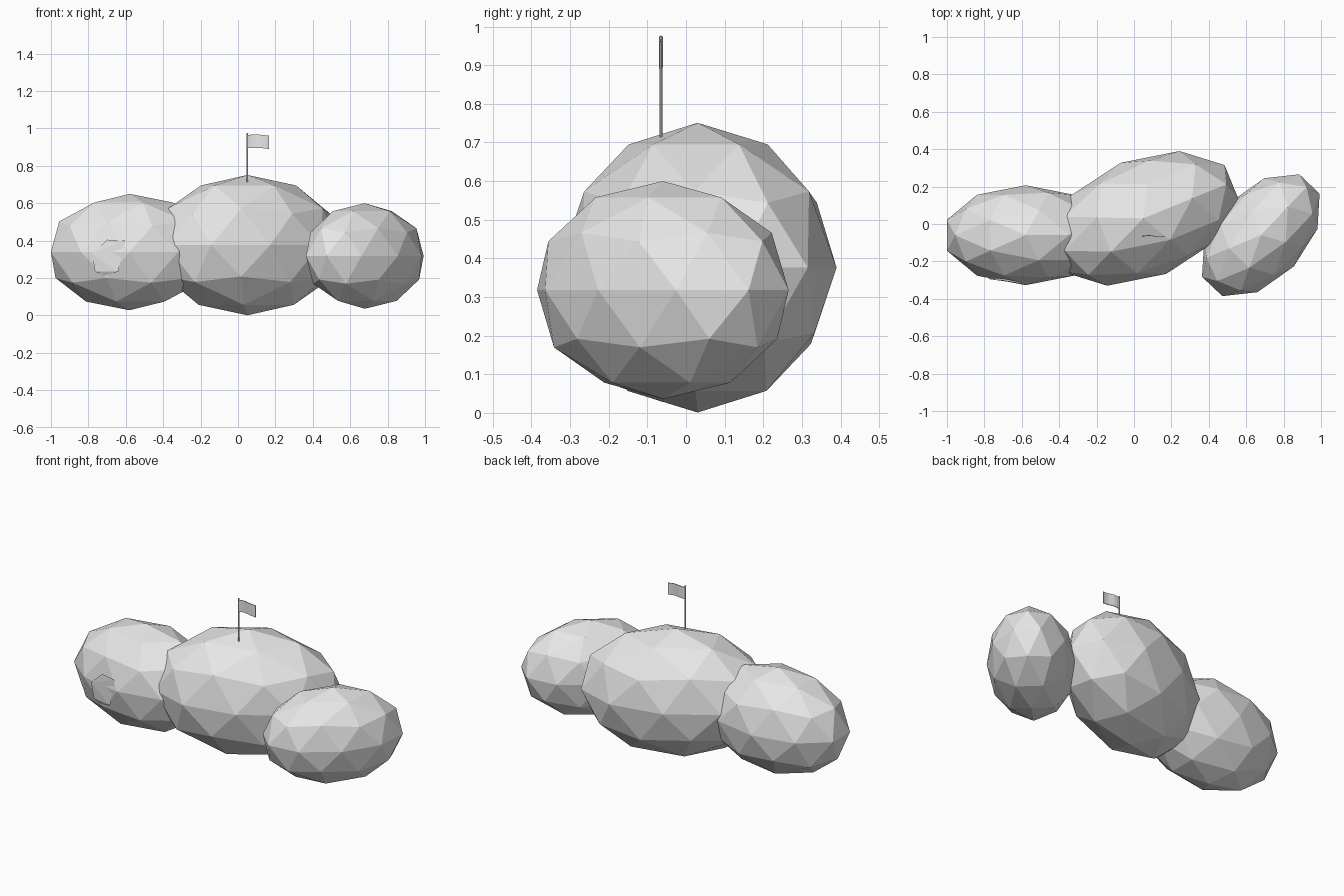
import bpy, bmesh
from math import radians, sin, pi
from mathutils import Matrix, Vector

cube = bpy.data.objects.get("Cube")
if cube:
    bpy.data.objects.remove(cube, do_unlink=True)

grey = bpy.data.materials.new("light_grey")
grey.use_nodes = True
grey.diffuse_color = (0.8, 0.8, 0.8, 1)
grey.node_tree.nodes["Principled BSDF"].inputs["Base Color"].default_value = (0.8, 0.8, 0.8, 1)


def finish(name, bm):
    """Turn a bmesh into a flat-shaded object."""
    bmesh.ops.recalc_face_normals(bm, faces=bm.faces)
    mesh = bpy.data.meshes.new(name)
    bm.to_mesh(mesh)
    bm.free()
    mesh.materials.append(grey)
    obj = bpy.data.objects.new(name, mesh)
    bpy.context.collection.objects.link(obj)
    return obj


def boulder(name, centre, radii, turn):
    """Faceted ellipsoid, turned about the vertical axis."""
    bm = bmesh.new()
    bmesh.ops.create_icosphere(bm, subdivisions=2, radius=1)
    obj = finish(name, bm)
    obj.location = centre
    obj.scale = radii
    obj.rotation_euler.z = radians(turn)
    return obj


# Three overlapping boulders
boulder("middle_boulder", (0.05, 0.03, 0.376), (0.536, 0.321, 0.375), 22.3)
boulder("right_boulder", (-0.58, -0.06, 0.339), (0.442, 0.267, 0.311), 0)
boulder("left_boulder", (0.678, -0.06, 0.318), (0.397, 0.243, 0.282), 46.5)

# Small stone mostly sunk into the right boulder
bm = bmesh.new()
for p in [(-0.765, -0.288, 0.235), (-0.64, -0.312, 0.235), (-0.71, -0.285, 0.21),
          (-0.78, -0.294, 0.33), (-0.70, -0.302, 0.405), (-0.605, -0.318, 0.40),
          (-0.69, -0.2, 0.32)]:
    bm.verts.new(p)
bmesh.ops.convex_hull(bm, input=bm.verts)
finish("sunken_stone", bm)

# Flag pole with a round knob
POLE = Vector((0.05, -0.065, 0))
bm = bmesh.new()
bmesh.ops.create_cone(bm, cap_ends=True, segments=8, radius1=0.004, radius2=0.004, depth=0.27,
                      matrix=Matrix.Translation(POLE + Vector((0, 0, 0.835))))
bmesh.ops.create_icosphere(bm, subdivisions=1, radius=0.006,
                           matrix=Matrix.Translation(POLE + Vector((0, 0, 0.971))))
finish("flag_pole", bm)

# Gently waving flag
bm = bmesh.new()
STEPS = 6
columns = []
for i in range(STEPS + 1):
    t = i / STEPS
    x, y = POLE.x + 0.115 * t, POLE.y + 0.004 * sin(2 * pi * t)
    dip = 0.004 * sin(pi * t) - 0.004 * t
    columns.append([bm.verts.new((x, y, z + dip)) for z in (0.894, 0.965)])
for a, b in zip(columns, columns[1:]):
    bm.faces.new((a[0], b[0], b[1], a[1]))
flag = finish("flag", bm)
thick = flag.modifiers.new("thickness", 'SOLIDIFY')
thick.thickness = 0.004
thick.offset = 0
